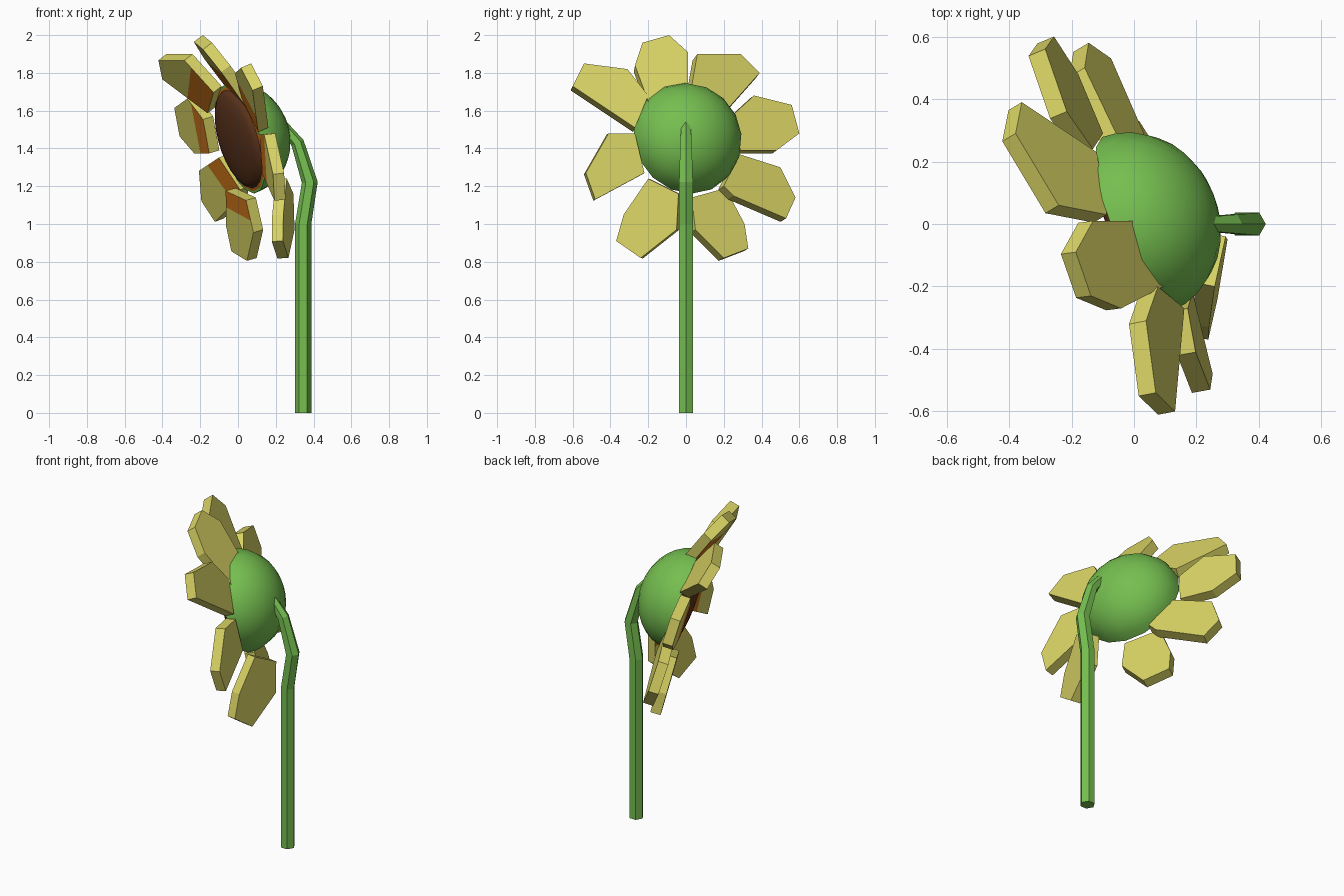
import bpy, bmesh
from math import sin, cos, pi
from mathutils import Vector

if "Cube" in bpy.data.objects:
    bpy.data.objects.remove(bpy.data.objects["Cube"])

def material(name, r, g, b):
    m = bpy.data.materials.new(name)
    m.diffuse_color = (r, g, b, 1)
    m.use_nodes = True
    m.node_tree.nodes["Principled BSDF"].inputs["Base Color"].default_value = m.diffuse_color
    return m

GREEN = material("green", 0.18, 0.52, 0.08)
YELLOW = material("yellow", 0.70, 0.66, 0.13)
ORANGE = material("orange", 0.62, 0.18, 0.01)
BROWN = material("brown", 0.11, 0.035, 0.012)

FACE = Vector((-1, -0.4, -0.3)).normalized()   # direction the flower looks
CENTER = Vector((0, 0, 1.45))

def finish(name, bm, mats, smooth=False):
    bmesh.ops.recalc_face_normals(bm, faces=bm.faces)
    me = bpy.data.meshes.new(name)
    bm.to_mesh(me)
    bm.free()
    for m in mats:
        me.materials.append(m)
    for p in me.polygons:
        p.use_smooth = smooth and len(p.vertices) < 5
    ob = bpy.data.objects.new(name, me)
    bpy.context.collection.objects.link(ob)
    return ob

def skin(bm, rings):
    loops = [[bm.verts.new(p) for p in r] for r in rings]
    n = len(loops[0])
    for a, b in zip(loops, loops[1:]):
        for i in range(n):
            j = (i + 1) % n
            bm.faces.new((a[i], a[j], b[j], b[i]))
    bm.faces.new(loops[0])
    bm.faces.new(loops[-1])

def dome(name, center, axis, radius, height, mat, segs, steps, smooth=True):
    # half ellipsoid standing on a flat base, pointing along axis
    q = axis.to_track_quat('Z', 'Y')
    rings = []
    for k in range(steps):
        t = k / steps * pi / 2
        rings.append([center + q @ Vector((radius * cos(t) * cos(2 * pi * i / segs),
                                           radius * cos(t) * sin(2 * pi * i / segs),
                                           height * sin(t))) for i in range(segs)])
    bm = bmesh.new()
    skin(bm, rings)
    bm.faces.ensure_lookup_table()
    bmesh.ops.delete(bm, geom=[bm.faces[-1]], context='FACES_ONLY')
    top = bm.verts.new(center + axis * height)
    bm.verts.ensure_lookup_table()
    last = bm.verts[(steps - 1) * segs:steps * segs]
    for i in range(segs):
        bm.faces.new((last[i], last[(i + 1) % segs], top))
    finish(name, bm, [mat], smooth)

# Flower head: green back, orange backing, brown seed disc
dome("calyx", CENTER + Vector((0.01, 0, 0)), -FACE, 0.30, 0.26, GREEN, 16, 8)
dome("disc_backing", CENTER + Vector((0.012, 0, 0)), FACE, 0.298, 0.02, ORANGE, 16, 2, False)
dome("seed_disc", CENTER + Vector((0.008, 0, 0)), FACE, 0.27, 0.06, BROWN, 24, 6)

# Petals: back outline (y, z) laid on a sloped plane x = x0 + by*y + bz*(z - 1.45)
def petal(name, outline, x0=0.005, by=-0.4, bz=-0.3, thick=0.06):
    normal = Vector((1, -by, -bz)).normalized()
    back = [Vector((x0 + by * y + bz * (z - 1.45), y, z)) for y, z in outline]
    bm = bmesh.new()
    skin(bm, [back, [p - normal * thick for p in back]])
    mid = sum(back, Vector()) / len(back) - CENTER
    mid = (mid - FACE * mid.dot(FACE)).normalized()
    # orange inner part on the front face
    bmesh.ops.bisect_plane(bm, geom=bm.verts[:] + bm.edges[:] + bm.faces[:],
                           plane_co=CENTER + mid * 0.41, plane_no=mid)
    bmesh.ops.recalc_face_normals(bm, faces=bm.faces)
    for f in bm.faces:
        inner = (f.calc_center_median() - CENTER).dot(mid) < 0.41
        f.material_index = int(inner and f.normal.dot(normal) < -0.9)
    finish(name, bm, [YELLOW, ORANGE])

petal("petal_top", [(0.01, 1.72), (0.01, 1.91), (-0.09, 2.0), (-0.23, 1.96),
                    (-0.27, 1.84), (-0.2, 1.65)], 0.22, -0.13, -0.76)
petal("petal_upper_back", [(0.03, 1.73), (0.06, 1.9), (0.29, 1.9), (0.39, 1.8),
                           (0.23, 1.62)], 0.155, -0.6, -0.8)
petal("petal_back", [(0.24, 1.57), (0.36, 1.68), (0.56, 1.63), (0.6, 1.48),
                     (0.48, 1.39), (0.29, 1.39)], 0.005, -0.42)
petal("petal_lower_back", [(0.28, 1.37), (0.5, 1.3), (0.58, 1.14), (0.53, 1.03),
                           (0.25, 1.15), (0.2, 1.2)], 0.085, -0.6, -0.38)
petal("petal_bottom_back", [(0.21, 1.19), (0.31, 1.0), (0.33, 0.87), (0.2, 0.82),
                            (0.05, 0.97), (0.03, 1.14)], 0.02, -0.52, -0.29)
petal("petal_bottom_front", [(-0.04, 1.16), (-0.05, 0.97), (-0.24, 0.82), (-0.37, 0.91),
                             (-0.33, 1.05), (-0.2, 1.24)], 0.29, 0.2, -0.04)
petal("petal_front", [(-0.22, 1.27), (-0.48, 1.13), (-0.53, 1.27), (-0.41, 1.48),
                      (-0.27, 1.48)], 0.127, -0.18, -0.12)
petal("petal_upper_front", [(-0.27, 1.51), (-0.6, 1.73), (-0.54, 1.85), (-0.31, 1.82),
                            (-0.2, 1.68)], 0.135, -0.19, -0.42)

# Stem: hexagonal tube bending into the back of the head
path = [(0.345, 0), (0.345, 1.0), (0.38, 1.22), (0.315, 1.43), (0.215, 1.55)]
radii = [0.043, 0.043, 0.042, 0.035, 0.025]
rings = []
for k, ((x, z), r) in enumerate(zip(path, radii)):
    a, b = Vector(path[max(k - 1, 0)]), Vector(path[min(k + 1, len(path) - 1)])
    d = Vector((0, 1)) if k == 0 else (b - a).normalized()
    rings.append([(x + r * cos(i * pi / 3) * d.y, r * sin(i * pi / 3),
                   z - r * cos(i * pi / 3) * d.x) for i in range(6)])
bm = bmesh.new()
skin(bm, rings)
finish("stem", bm, [GREEN])
